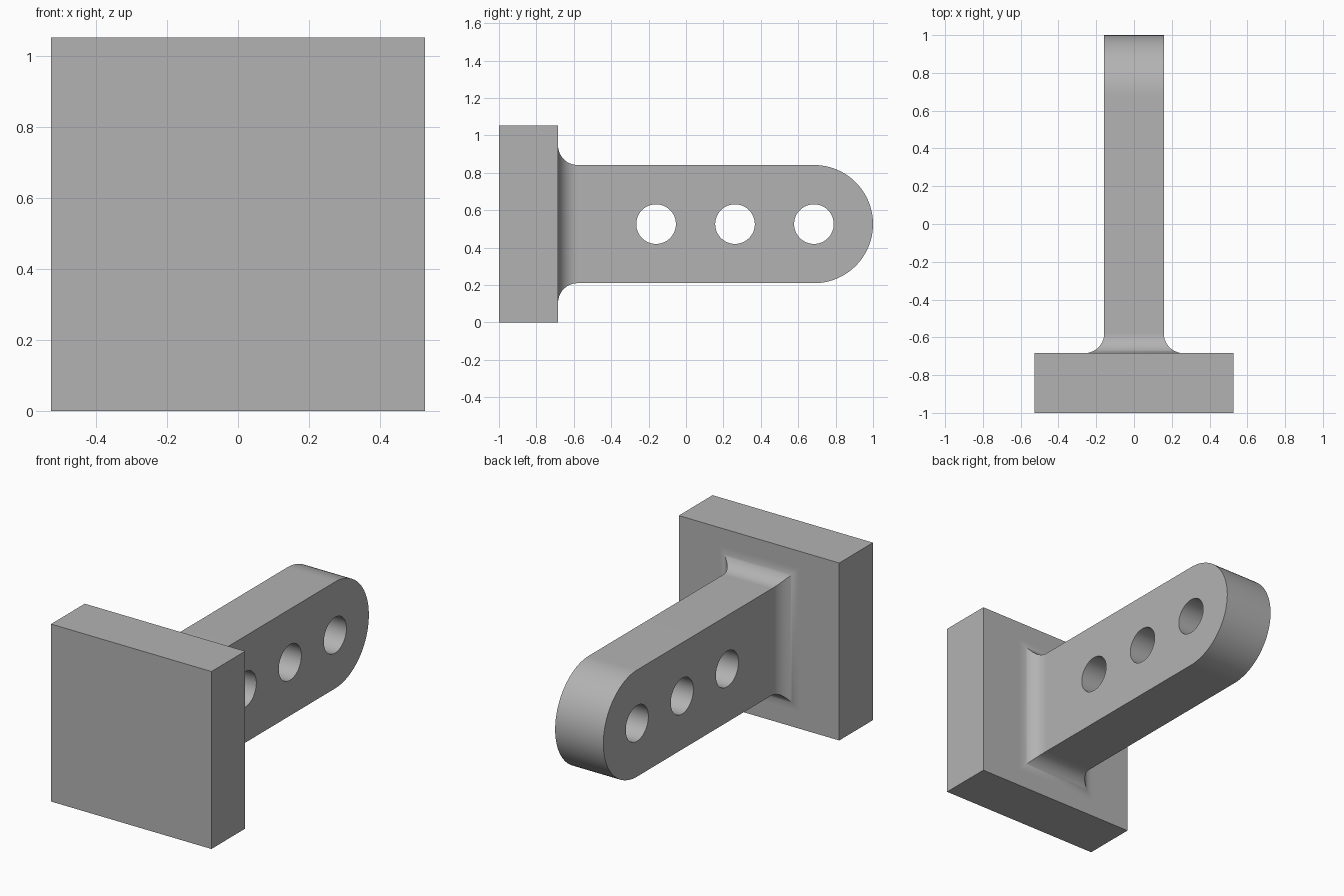
import bpy, bmesh
from math import pi, sin, cos, radians
from mathutils import Matrix

cube = bpy.data.objects.get("Cube")
if cube:
    bpy.data.objects.remove(cube, do_unlink=True)

# Main dimensions
PLATE = 0.526            # half size of the square plate
PLATE_BACK = -0.684
MID_Z = 0.526
ARM_X, ARM_Z = 0.158, 0.316
FILLET = 0.105
HOLE = 0.106

grey = bpy.data.materials.new("plain grey")
grey.use_nodes = True
colour = (0.45, 0.45, 0.45, 1)
grey.diffuse_color = colour
grey.node_tree.nodes["Principled BSDF"].inputs["Base Color"].default_value = colour


def add_object(name, bm, smooth=True):
    bmesh.ops.recalc_face_normals(bm, faces=bm.faces)
    mesh = bpy.data.meshes.new(name)
    bm.to_mesh(mesh)
    bm.free()
    mesh.materials.clear()
    mesh.materials.append(grey)
    obj = bpy.data.objects.new(name, mesh)
    bpy.context.collection.objects.link(obj)
    if smooth:
        bpy.ops.object.select_all(action="DESELECT")
        obj.select_set(True)
        bpy.context.view_layer.objects.active = obj
        bpy.ops.object.shade_smooth_by_angle(angle=radians(30))
    return obj


def arc(cx, cy, r, start, end, steps):
    angles = [start + (end - start) * i / steps for i in range(steps + 1)]
    return [(cx + r * cos(a), cy + r * sin(a)) for a in angles]


# Square mounting plate
bm = bmesh.new()
depth = PLATE_BACK + 1
bmesh.ops.create_cube(bm, size=1, matrix=Matrix.Translation(
    (0, -1 + depth / 2, MID_Z)) @ Matrix.Diagonal((2 * PLATE, depth, 2 * PLATE, 1)))
add_object("mounting_plate", bm, smooth=False)

# Arm: round-ended profile with three holes, extruded across x
outline = [(PLATE_BACK, -ARM_Z)] + arc(0.684, 0, ARM_Z, -pi / 2, pi / 2, 48)
outline.append((PLATE_BACK, ARM_Z))
loops = [outline] + [arc(y, 0, HOLE, 0, 2 * pi, 48)[:-1] for y in (-0.16, 0.262, 0.684)]
curve = bpy.data.curves.new("arm_profile", "CURVE")
curve.dimensions = "2D"
curve.fill_mode = "BOTH"
curve.extrude = ARM_X
for points in loops:
    spline = curve.splines.new("POLY")
    spline.points.add(len(points) - 1)
    spline.use_cyclic_u = True
    for p, (u, v) in zip(spline.points, points):
        p.co = (u, v, 0, 1)
profile = bpy.data.objects.new("arm_profile", curve)
bpy.context.collection.objects.link(profile)
bpy.context.view_layer.update()
solid = bpy.data.meshes.new_from_object(
    profile.evaluated_get(bpy.context.evaluated_depsgraph_get()))
bm = bmesh.new()
bm.from_mesh(solid)
bpy.data.objects.remove(profile, do_unlink=True)
bpy.data.meshes.remove(solid)
bmesh.ops.remove_doubles(bm, verts=bm.verts, dist=0.0001)
# Profile u runs along y, v along z
turn = Matrix(((0, 0, 1, 0), (1, 0, 0, 0), (0, 1, 0, MID_Z), (0, 0, 0, 1)))
bm.transform(turn)
add_object("arm", bm)

# Concave fillet with mitred corners where the arm meets the plate
bm = bmesh.new()
rings = []
STEPS = 16
for i in range(STEPS + 1):
    a = pi / 2 * i / STEPS
    grow = FILLET * (1 - sin(a))
    y = PLATE_BACK + FILLET * (1 - cos(a))
    rings.append([bm.verts.new((sx * (ARM_X + grow), y, MID_Z + sz * (ARM_Z + grow)))
                  for sx, sz in ((-1, -1), (1, -1), (1, 1), (-1, 1))])
for low, high in zip(rings, rings[1:]):
    for k in range(4):
        n = (k + 1) % 4
        bm.faces.new((low[k], low[n], high[n], high[k]))
add_object("arm_fillet", bm)
